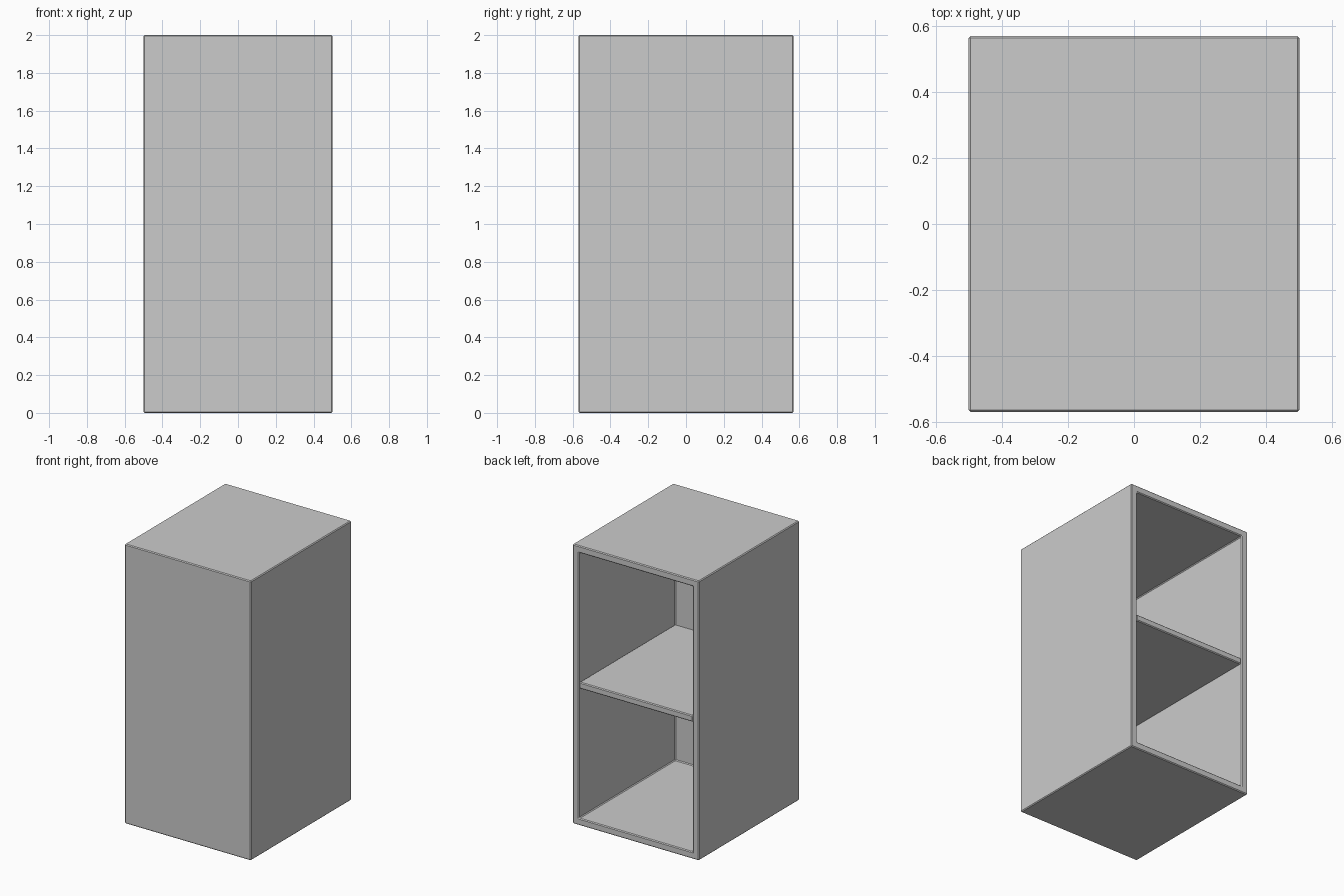
import bpy, bmesh
from mathutils import Vector

if "Cube" in bpy.data.objects:
    bpy.data.objects.remove(bpy.data.objects["Cube"])

W, D, H, T = 0.5, 0.569, 2.0, 0.05   # half width, half depth, height, board thickness


def box(name, lo, hi, hollow=False):
    lo, hi = Vector(lo), Vector(hi)
    bm = bmesh.new()
    bmesh.ops.create_cube(bm, size=1)
    for v in bm.verts:
        v.co = Vector([lo[i] + (v.co[i] + 0.5) * (hi[i] - lo[i]) for i in range(3)])
    if hollow:
        # open the back: inset its face, then push it in to the front board
        bm.normal_update()
        back = max(bm.faces, key=lambda f: f.normal.y)
        bmesh.ops.inset_region(bm, faces=[back], thickness=T, use_even_offset=True)
        inner = bmesh.ops.extrude_discrete_faces(bm, faces=[back])["faces"][0]
        bmesh.ops.translate(bm, verts=inner.verts, vec=(0, lo.y + T - hi.y, 0))
    bmesh.ops.recalc_face_normals(bm, faces=bm.faces)
    mesh = bpy.data.meshes.new(name)
    bm.to_mesh(mesh)
    bm.free()
    obj = bpy.data.objects.new(name, mesh)
    bpy.context.collection.objects.link(obj)
    # thin chamfer on every board edge
    bevel = obj.modifiers.new("chamfer", 'BEVEL')
    bevel.width = 0.006
    bevel.segments = 1
    return obj


# Carcass with closed front and open back
box("cabinet_shell", (-W, -D, 0), (W, D, H), hollow=True)

# Middle shelf between the side boards
box("middle_shelf", (-W + T, -D + T, H / 2 - T / 2 + 0.002), (W - T, D - 0.004, H / 2 + T / 2 - 0.002))
